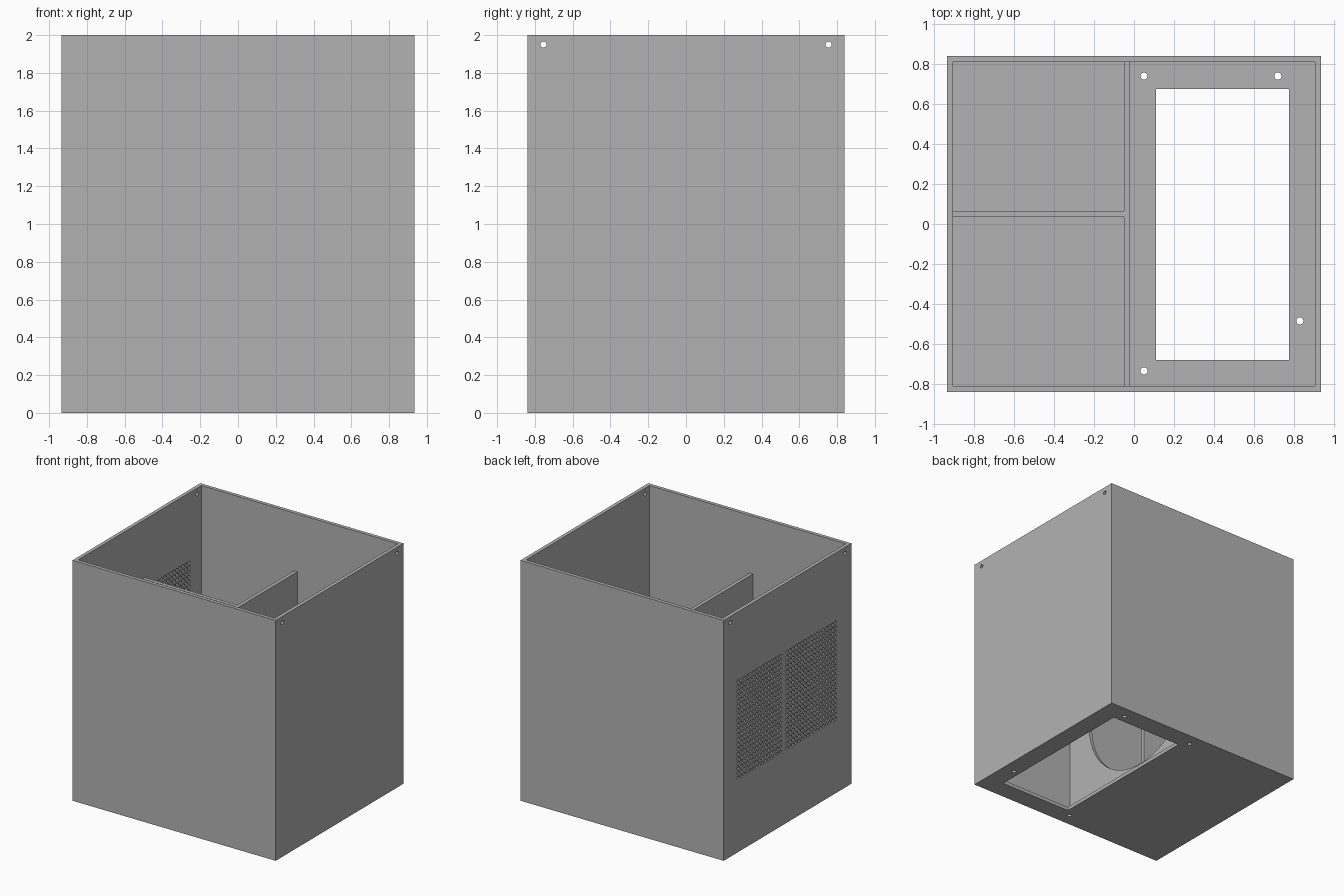
import bpy
import bmesh
from math import pi
from mathutils import Matrix, Vector

if "Cube" in bpy.data.objects:
    bpy.data.objects.remove(bpy.data.objects["Cube"])

grey = bpy.data.materials.new("plain grey")
grey.use_nodes = True
tone = (0.45, 0.45, 0.45, 1)
grey.diffuse_color = tone
grey.node_tree.nodes["Principled BSDF"].inputs["Base Color"].default_value = tone

W, D, H, T = 0.935, 0.84, 2.0, 0.03   # half width, half depth, height, wall
IW, ID = W - T, D - T                 # inner half sizes
DIVIDER_TOP = 1.52


def finish(name, bm):
    mesh = bpy.data.meshes.new(name)
    bm.to_mesh(mesh)
    bm.free()
    mesh.materials.append(grey)
    obj = bpy.data.objects.new(name, mesh)
    bpy.context.collection.objects.link(obj)
    return obj


def add_box(bm, low, high):
    low, high = Vector(low), Vector(high)
    size = Matrix.Diagonal(high - low).to_4x4()
    bmesh.ops.create_cube(bm, size=1, matrix=Matrix.Translation((low + high) / 2) @ size)


def add_rod(bm, centre, radius, length, axis, sides):
    turn = Matrix.Rotation(pi / 2, 4, "Y") if axis == "X" else Matrix()
    bmesh.ops.create_cone(bm, cap_ends=True, segments=sides, radius1=radius, radius2=radius,
                          depth=length, matrix=Matrix.Translation(centre) @ turn)


def box(name, low, high):
    bm = bmesh.new()
    add_box(bm, low, high)
    return finish(name, bm)


def cut(target, name, bm):
    cutter = finish(name, bm)
    mod = target.modifiers.new(name, "BOOLEAN")
    mod.operation = "DIFFERENCE"
    mod.solver = "EXACT"
    mod.object = cutter
    bpy.context.view_layer.objects.active = target
    bpy.ops.object.modifier_apply(modifier=mod.name)
    bpy.data.objects.remove(cutter)


# Open-topped case with a floor
case = box("case", (-W, -D, 0), (W, D, H))
bm = bmesh.new()
add_box(bm, (-IW, -ID, T), (IW, ID, H + 0.2))
cut(case, "cavity", bm)

# Floor opening, floor screw holes and lid screw holes
bm = bmesh.new()
add_box(bm, (0.11, -0.68, -0.1), (0.775, 0.675, 0.1))
for x, y in ((0.05, 0.74), (0.72, 0.74), (0.83, -0.485), (0.05, -0.735)):
    add_rod(bm, (x, y, 0), 0.018, 0.2, "Z", 20)
for side in (-1, 1):
    for y in (-0.755, 0.755):
        add_rod(bm, (side * W, y, 1.95), 0.016, 0.2, "X", 20)
cut(case, "openings", bm)

# Ventilation grille, split either side of the cross divider
bm = bmesh.new()
pitch = 0.04
columns = [0.09 + pitch * i for i in range(15)] + [0.01 - pitch * i for i in range(17)]
for y in columns:
    for row in range(21):
        add_rod(bm, (-W + T / 2, y, 0.62 + pitch * row), 0.014, 0.1, "X", 10)
cut(case, "grille_holes", bm)

# Long divider with a large round fan opening
divider = box("long_divider", (-0.05, -ID, T), (-0.02, ID, DIVIDER_TOP))
bm = bmesh.new()
add_rod(bm, (-0.035, 0.05, 0.775), 0.625, 0.2, "X", 64)
cut(divider, "fan_opening", bm)

# Cross divider between the two rear compartments
box("cross_divider", (-IW, 0.035, T), (-0.05, 0.065, DIVIDER_TOP))
